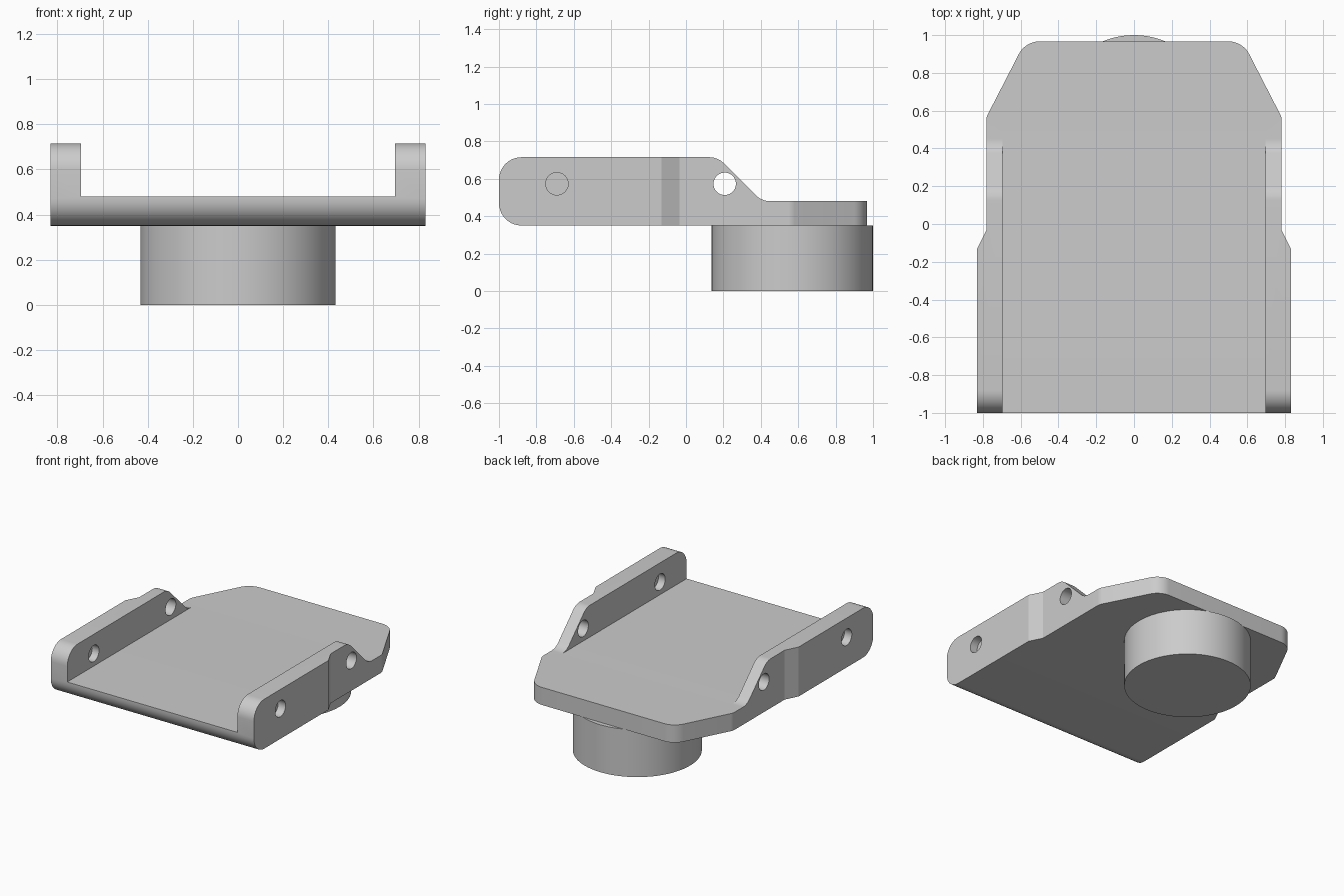
import bpy
import bmesh
import math
from mathutils import Vector, Matrix

cube = bpy.data.objects.get("Cube")
if cube:
    bpy.data.objects.remove(cube, do_unlink=True)

grey = bpy.data.materials.new("plain grey")
grey.use_nodes = True
tone = (0.6, 0.6, 0.6, 1)
grey.diffuse_color = tone
grey.node_tree.nodes["Principled BSDF"].inputs["Base Color"].default_value = tone


def finish(bm, name):
    bmesh.ops.recalc_face_normals(bm, faces=bm.faces)
    mesh = bpy.data.meshes.new(name)
    bm.to_mesh(mesh)
    bm.free()
    obj = bpy.data.objects.new(name, mesh)
    bpy.context.collection.objects.link(obj)
    mesh.materials.append(grey)
    return obj


def rounded(corners, steps=10):
    """Outline with a fillet on each (u, v, radius) corner."""
    out = []
    n = len(corners)
    for i, (u, v, r) in enumerate(corners):
        p = Vector((u, v))
        if r == 0:
            out.append(p)
            continue
        a = (Vector(corners[i - 1][:2]) - p).normalized()
        b = (Vector(corners[(i + 1) % n][:2]) - p).normalized()
        half = a.angle(b) / 2
        centre = p + (a + b).normalized() * (r / math.sin(half))
        start = p + a * (r / math.tan(half)) - centre
        end = p + b * (r / math.tan(half)) - centre
        sweep = math.pi - 2 * half
        for k in range(steps + 1):
            t = k / steps
            arc = start * math.sin((1 - t) * sweep) + end * math.sin(t * sweep)
            out.append(centre + arc / math.sin(sweep))
    return out


def prism(name, outline, to_3d, push):
    bm = bmesh.new()
    face = bm.faces.new([bm.verts.new(to_3d(p)) for p in outline])
    side = bmesh.ops.extrude_face_region(bm, geom=[face])["geom"]
    bmesh.ops.translate(bm, vec=push, verts=[g for g in side if isinstance(g, bmesh.types.BMVert)])
    return finish(bm, name)


def cylinder(name, radius, length, centre, along_x=False, sides=48):
    bm = bmesh.new()
    turn = Matrix.Rotation(math.pi / 2, 4, "Y") if along_x else Matrix()
    bmesh.ops.create_cone(bm, cap_ends=True, segments=sides, radius1=radius, radius2=radius,
                          depth=length, matrix=Matrix.Translation(centre) @ turn)
    return finish(bm, name)


def cut(target, cutter, operation="DIFFERENCE"):
    mod = target.modifiers.new("cut", "BOOLEAN")
    mod.operation, mod.object, mod.solver = operation, cutter, "EXACT"
    bpy.context.view_layer.objects.active = target
    bpy.ops.object.modifier_apply(modifier=mod.name)
    bpy.data.objects.remove(cutter, do_unlink=True)


BOTTOM, FLOOR, TOP = 0.35, 0.48, 0.715
FRONT, BACK, INNER = -1.0, 0.967, 0.695

# Bracket: side profile swept across the width
side_profile = rounded([
    (FRONT, BOTTOM, 0.12), (1.2, BOTTOM, 0), (1.2, FLOOR, 0),
    (0.405, FLOOR, 0.11), (0.17, TOP, 0.11), (FRONT, TOP, 0.12)])
bracket = prism("bracket", side_profile, lambda p: (-1, p.x, p.y), (2, 0, 0))

# Trim to the stepped and tapered plan outline
half_plan = [(0.83, -1.2, 0), (0.83, -0.13, 0), (0.782, -0.035, 0),
             (0.782, 0.565, 0.08), (0.575, BACK, 0.125)]
plan = rounded(half_plan + [(-x, y, r) for x, y, r in reversed(half_plan)])
cut(bracket, prism("plan_cutter", plan, lambda p: (p.x, p.y, 0), (0, 0, 1)), "INTERSECT")

# Open channel between the two side walls
channel = [Vector((s * INNER, y)) for s, y in ((-1, -1.2), (1, -1.2), (1, 0.5), (-1, 0.5))]
cut(bracket, prism("channel_cutter", channel, lambda p: (p.x, p.y, FLOOR), (0, 0, 1)))

# Rear holes pass through; front holes keep a thin web inside each wall
cut(bracket, cylinder("rear_hole_cutter", 0.06, 3, (0, 0.207, 0.573), True))
cut(bracket, cylinder("front_inner_cutter", 0.06, 1.5, (0, -0.69, 0.573), True))
for s in (-1, 1):
    cut(bracket, cylinder("front_outer_cutter", 0.06, 0.4, (s * 0.97, -0.69, 0.573), True))

# Round boss under the rear end
boss = cylinder("round_boss", 0.432, BOTTOM, (0, 0.568, BOTTOM / 2), sides=96)

# Smooth the rounded faces, keep the edges crisp
for obj in (bracket, boss):
    bpy.ops.object.select_all(action="DESELECT")
    obj.select_set(True)
    bpy.context.view_layer.objects.active = obj
    bpy.ops.object.shade_smooth_by_angle(angle=math.radians(20))
